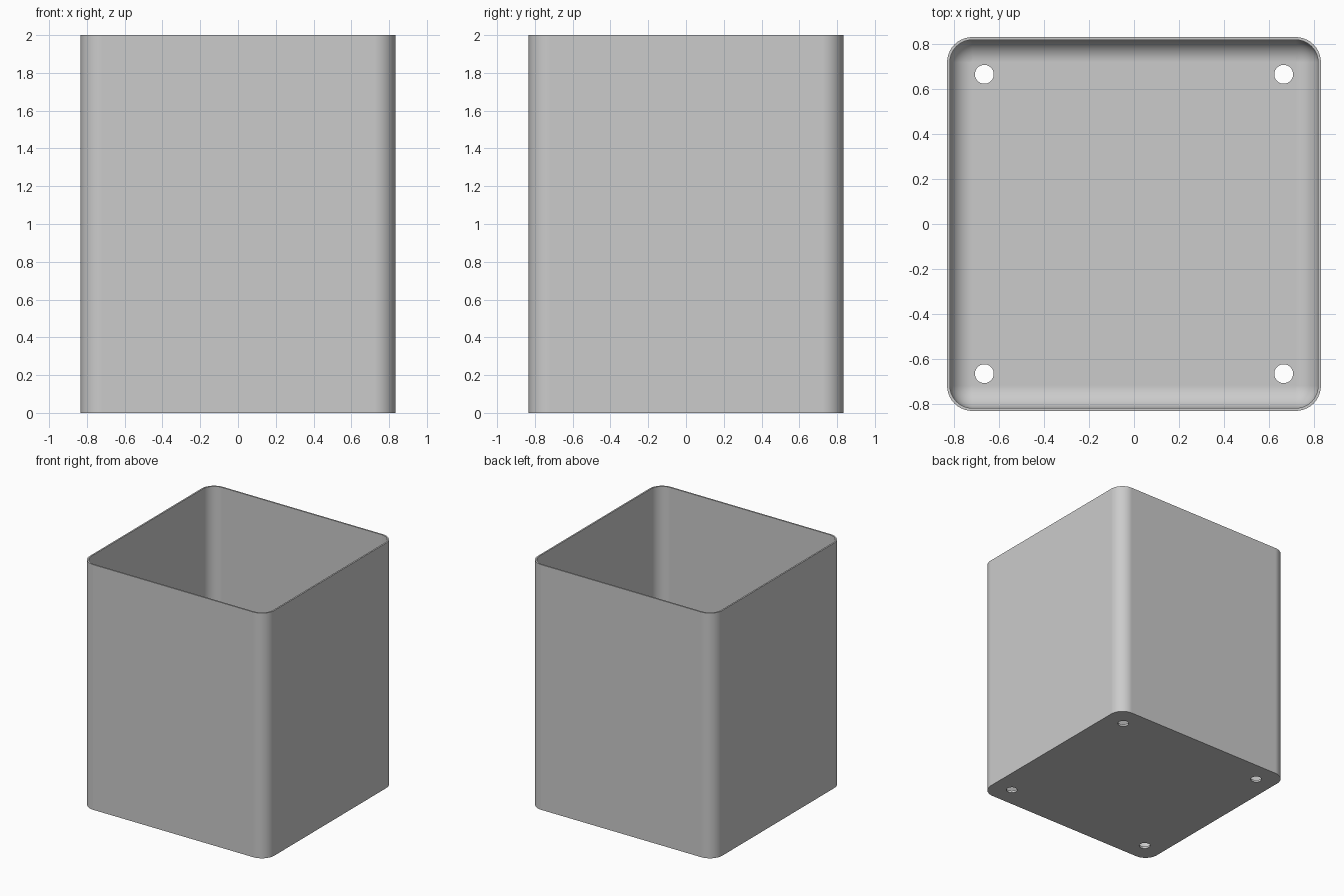
import bpy, bmesh
from math import sin, cos, pi, radians
from mathutils import Matrix

if "Cube" in bpy.data.objects:
    bpy.data.objects.remove(bpy.data.objects["Cube"])

HALF, HEIGHT, WALL, FLOOR = 0.833, 2.0, 0.0125, 0.0167
OUTER_R, FILLET = 0.1125, 0.1
HOLE_POS, HOLE_R = 0.667, 0.042
STEPS = 10

grey = bpy.data.materials.new("plain_grey")
grey.use_nodes = True
grey.diffuse_color = (0.6, 0.6, 0.6, 1)
grey.node_tree.nodes["Principled BSDF"].inputs["Base Color"].default_value = grey.diffuse_color


def rounded_ring(bm, half, radius, z):
    """Ring of vertices around a square with rounded corners."""
    c = half - radius
    ring = []
    for quarter, (sx, sy) in enumerate(((1, 1), (-1, 1), (-1, -1), (1, -1))):
        for i in range(STEPS + 1):
            a = (quarter + i / STEPS) * pi / 2
            ring.append(bm.verts.new((sx * c + radius * cos(a), sy * c + radius * sin(a), z)))
    return ring


def to_object(bm, name):
    mesh = bpy.data.meshes.new(name)
    bm.to_mesh(mesh)
    bm.free()
    obj = bpy.data.objects.new(name, mesh)
    bpy.context.collection.objects.link(obj)
    return obj


# Open box: outer wall, rim, inner wall and rounded inner floor edge
bm = bmesh.new()
inner = HALF - WALL
rings = [rounded_ring(bm, HALF, OUTER_R, 0),
         rounded_ring(bm, HALF, OUTER_R, HEIGHT),
         rounded_ring(bm, inner, FILLET, HEIGHT)]
for i in range(STEPS + 1):
    a = i / STEPS * pi / 2
    rings.append(rounded_ring(bm, inner - FILLET * (1 - cos(a)), FILLET * cos(a),
                              FLOOR + FILLET * (1 - sin(a))))
for low, high in zip(rings, rings[1:]):
    for i in range(len(low)):
        j = (i + 1) % len(low)
        bm.faces.new((low[i], low[j], high[j], high[i]))
bm.faces.new(rings[0][::-1])
bm.faces.new(rings[-1])
bmesh.ops.remove_doubles(bm, verts=bm.verts, dist=1e-5)
bmesh.ops.recalc_face_normals(bm, faces=bm.faces)
box = to_object(bm, "open_box")
box.data.materials.append(grey)

# Four drain holes through the floor
bm = bmesh.new()
for x in (-HOLE_POS, HOLE_POS):
    for y in (-HOLE_POS, HOLE_POS):
        bmesh.ops.create_cone(bm, cap_ends=True, segments=40, radius1=HOLE_R, radius2=HOLE_R,
                              depth=0.1, matrix=Matrix.Translation((x, y, 0)))
cutter = to_object(bm, "hole_cutter")
cutter.hide_render = True

bpy.ops.object.select_all(action="DESELECT")
box.select_set(True)
bpy.context.view_layer.objects.active = box
cut = box.modifiers.new("holes", "BOOLEAN")
cut.operation, cut.solver, cut.object = "DIFFERENCE", "EXACT", cutter
bpy.ops.object.modifier_apply(modifier=cut.name)
bpy.data.objects.remove(cutter)

# Smooth rounded corners, crisp rim and base
bpy.ops.object.shade_smooth_by_angle(angle=radians(35))
normals = box.modifiers.new("clean_normals", "WEIGHTED_NORMAL")
normals.keep_sharp = True
